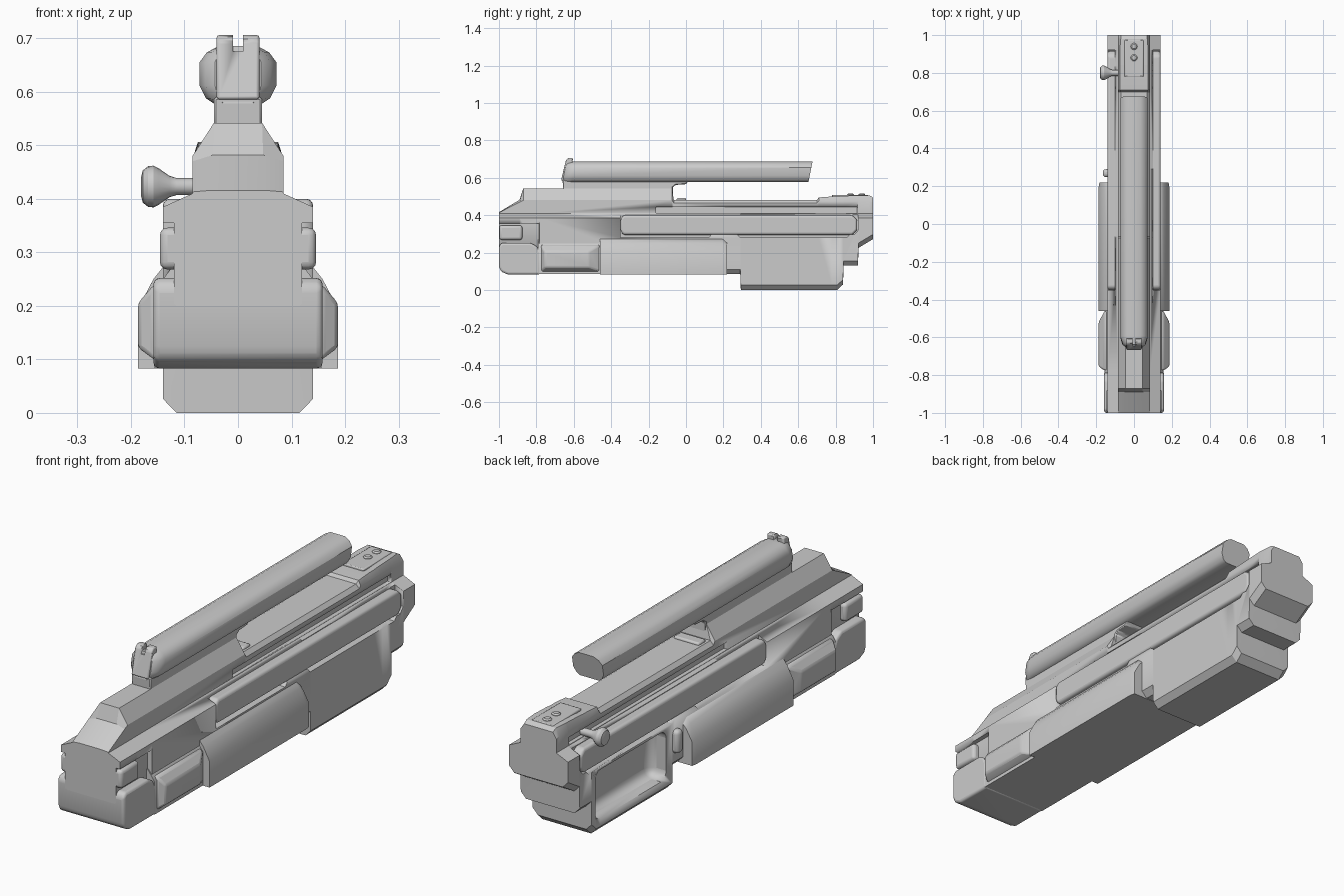
import bpy, bmesh, math
from mathutils import Matrix

if "Cube" in bpy.data.objects:
    bpy.data.objects.remove(bpy.data.objects["Cube"])


def finish(name, bm, bevel=0, seg=2, angle=30):
    bmesh.ops.recalc_face_normals(bm, faces=bm.faces)
    me = bpy.data.meshes.new(name)
    bm.to_mesh(me)
    bm.free()
    ob = bpy.data.objects.new(name, me)
    bpy.context.collection.objects.link(ob)
    if bevel:
        m = ob.modifiers.new("bevel", 'BEVEL')
        m.width, m.segments, m.limit_method = bevel, seg, 'ANGLE'
        m.angle_limit = math.radians(25)
    bpy.ops.object.select_all(action='DESELECT')
    ob.select_set(True)
    bpy.context.view_layer.objects.active = ob
    bpy.ops.object.shade_smooth_by_angle(angle=math.radians(angle))
    return ob


def skin(bm, rings):
    rows = [[bm.verts.new(p) for p in r] for r in rings]
    n = len(rows[0])
    for a, b in zip(rows, rows[1:]):
        for i in range(n):
            bm.faces.new((a[i], a[(i + 1) % n], b[(i + 1) % n], b[i]))
    bm.faces.new(rows[0])
    bm.faces.new(rows[-1][::-1])


def loft(name, sections, shear=0, z0=0, **kw):
    """Symmetric half sections (x, z), bottom to top, placed along y."""
    bm = bmesh.new()
    rings = []
    for y, half in sections:
        ring = half + [(-x, z) for x, z in half[::-1]]
        rings.append([(x, y + shear * (z - z0), z) for x, z in ring])
    skin(bm, rings)
    return finish(name, bm, **kw)


def prism(name, yz, x0, x1, **kw):
    """Side profile extruded across x."""
    bm = bmesh.new()
    skin(bm, [[(x, y, z) for y, z in yz] for x in (x0, x1)])
    return finish(name, bm, **kw)


def box(name, x0, x1, y0, y1, z0, z1, **kw):
    return prism(name, [(y0, z0), (y1, z0), (y1, z1), (y0, z1)], x0, x1, **kw)


def lathe(name, prof, loc, axis, n=20):
    """Solid of revolution from (radius, distance) along z or -x."""
    bm = bmesh.new()
    skin(bm, [[(r * math.cos(2 * math.pi * i / n), r * math.sin(2 * math.pi * i / n), d)
               for i in range(n)] for r, d in prof])
    if axis == 'x':
        bm.transform(Matrix.Rotation(-math.pi / 2, 4, 'Y'))
    bm.transform(Matrix.Translation(loc))
    return finish(name, bm)


def cut(target, cutter):
    cutter.hide_render = True
    cutter.hide_set(True)
    cutter.display_type = 'WIRE'
    m = target.modifiers.new("cut", 'BOOLEAN')
    m.operation, m.solver, m.object = 'DIFFERENCE', 'EXACT', cutter


# main receiver: (y, bottom z, shoulder z, top z, top half width)
stations = [
    (-1, .2, .413, .416, .05), (-.89, .2, .47, .482, .047),
    (-.87, .2, .48, .542, .045), (-.782, .2, .48, .542, .045),
    (-.78, .085, .48, .542, .045), (-.075, .085, .48, .542, .045),
    (-.065, .085, .465, .482, .07), (.29, .085, .465, .482, .07),
    (.293, 0, .465, .482, .07), (.70, 0, .465, .482, .07),
    (.71, 0, .475, .495, .075), (.78, 0, .475, .5, .075), (.808, 0, .475, .5, .075),
    (.84, .03, .475, .503, .075), (.842, .13, .475, .503, .075),
    (.92, .13, .475, .506, .075), (.922, .225, .475, .506, .075),
    (.98, .26, .475, .506, .07), (1, .272, .47, .495, .068)]
body = loft("receiver_body", [
    (y, [(.115, zb), (.14, zb + .026), (.14, .385), (.085, .41), (.085, zs), (tx, zt)])
    for y, zb, zs, zt, tx in stations], angle=25)

for s, side in ((1, "right"), (-1, "left")):
    # side channel, groove and front notch cut into the receiver
    cut(body, prism(side + "_channel_cutter", [
        (-.35, .28), (.12, .28), (.135, .296), (.275, .296), (.29, .28), (.86, .28),
        (.875, .296), (.9, .296), (.92, .32), (.92, .403), (-.35, .403)], s * .1, s * .2))
    cut(body, box(side + "_groove_cutter", s * .068, s * .2, -.16, .915, .412, .445))
    cut(body, box(side + "_notch_cutter", s * .12, s * .2, -1.1, -.785, .15, .355))
    # long rounded side tube
    prism(side + "_side_tube", [
        (-.35, .315), (-.335, .295), (.89, .295), (.915, .32), (.915, .375), (.89, .4),
        (-.335, .4), (-.35, .38)], s * .07, s * .14, bevel=.03, seg=4, angle=40)
    # front side lug
    box(side + "_front_lug", s * .1, s * .146, -.998, -.875, .268, .346, bevel=.014, seg=3)
    # raised grip panel
    bm = bmesh.new()
    skin(bm, [[(s * x, y, z) for y, z in ((a, lo), (b, lo), (b, hi), (a, hi))]
              for x, a, b, lo, hi in ((.12, -.775, -.462, .087, .245),
                                      (.157, -.775, -.462, .1, .24),
                                      (.187, -.755, -.52, .122, .205))])
    finish(side + "_grip_panel", bm, bevel=.008)

# magazine well opening on the left side
cut(body, box("well_cutter", -.3, -.06, .335, .815, .06, .27, bevel=.035, seg=4))

# rounded front block below the notches
front = prism("front_block", [
    (-1, .125), (-.99, .1), (-.955, .083), (-.78, .083), (-.78, .2), (-.795, .232),
    (-.83, .252), (-.985, .252), (-1, .235)], -.158, .158, bevel=.014, seg=3)

# lower handguard, narrow front neck then full width
neck = [(.157, .085), (.157, .225), (.14, .25), (.125, .27)]
wide = [(.187, .083), (.187, .195), (.158, .25), (.138, .275)]
loft("handguard_neck", [(-.79, neck), (-.45, neck)], angle=40)
loft("handguard", [(-.46, wide), (.195, wide),
                   (.22, [(.183, .083), (.183, .185), (.155, .235), (.137, .255)])], angle=45)

# handle support web with hooked rear end
prism("handle_support", [
    (-.655, .5), (-.07, .5), (-.07, .55), (-.055, .562), (0, .566), (.02, .59),
    (-.66, .59)], -.045, .045, bevel=.004, seg=1)
box("top_cover_stop", -.06, .06, -.05, 0, .47, .492, bevel=.007)

# carrying handle with slanted ends
hs = [(.045, .578), (.06, .588), (.072, .612), (.072, .655), (.058, .674), (.035, .686)]


def scaled(k):
    return [(x * k, z) for x, z in hs]


loft("carry_handle", [(-.66, scaled(.6)), (-.645, scaled(.85)), (-.61, hs), (.655, hs)],
     shear=.2, z0=.58, angle=35)

# notched sight block at the front of the handle
sight = prism("sight_block", [(-.668, .586), (-.61, .586), (-.605, .706), (-.63, .706),
                              (-.642, .695)], -.04, .04, bevel=.005)
cut(sight, box("sight_notch_cutter", -.009, .009, -.8, -.5, .675, .75))

# rear cover plate and its two screws
box("rear_cover_plate", -.05, .05, .78, .975, .49, .509, bevel=.004)
for i, y in enumerate((.88, .94)):
    lathe("cover_screw_%d" % (i + 1), [(.018, .5), (.018, .511), (.012, .516)], (0, y, 0), 'z', 12)

# charging knob on the left
lathe("charging_knob", [(.016, .06), (.016, .115), (.02, .128), (.034, .148), (.039, .158),
                        (.038, .168), (.03, .178), (.018, .181)], (0, .8, .423), 'x')

# release button behind the handguard on the left
box("release_button", -.165, -.12, .248, .29, .15, .25, bevel=.016, seg=3)
